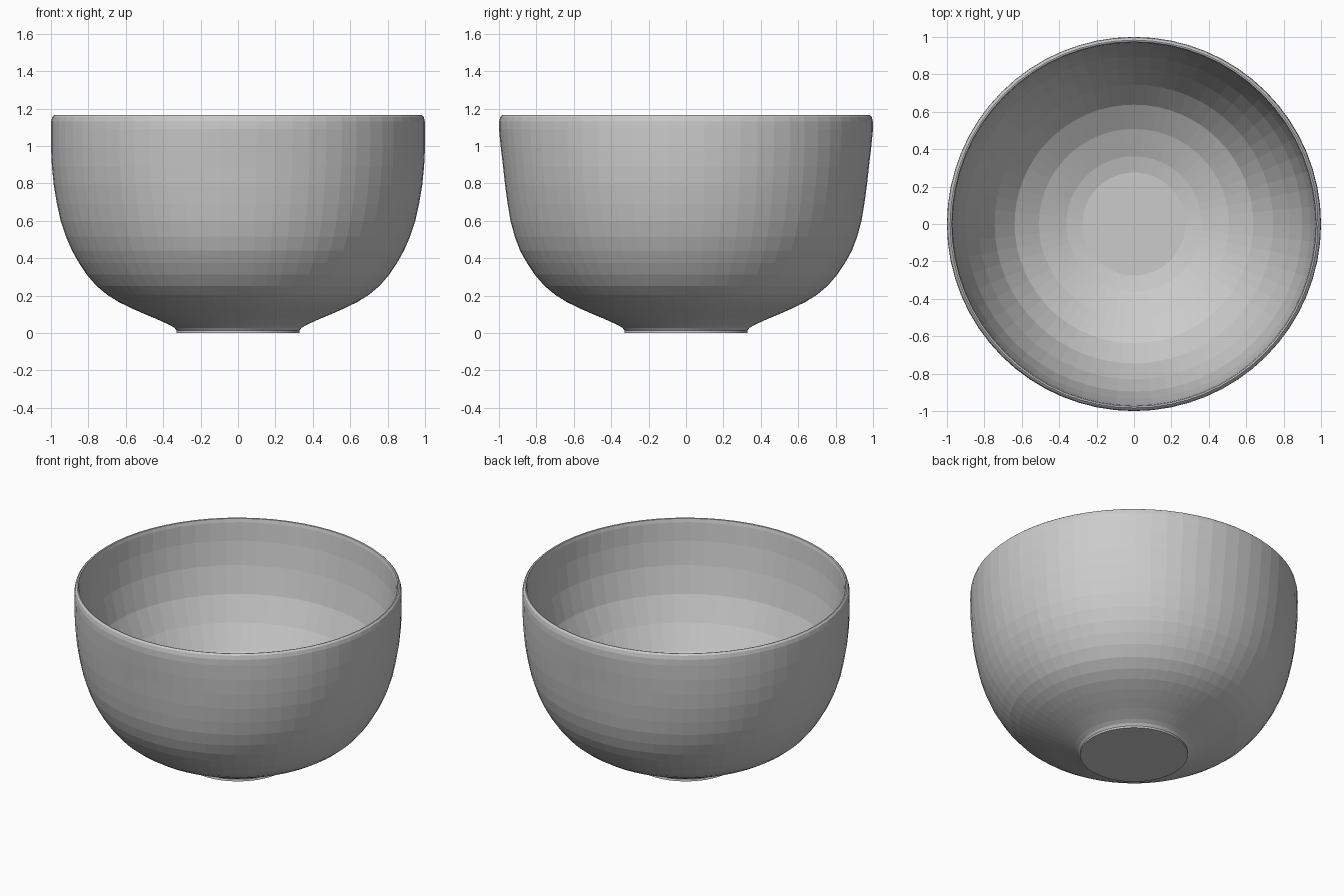
import bpy, bmesh, math

SIDES = 64

# (radius, height, front/back flattening) from the foot up the outside, over the rim, down the inside
PROFILE = [
    (0.33, 0.0, 0), (0.328, 0.014, 0), (0.34, 0.028, 0), (0.365, 0.043, 0),
    (0.44, 0.077, 0), (0.505, 0.104, 0), (0.575, 0.135, 0), (0.64, 0.167, 0),
    (0.70, 0.205, 0), (0.757, 0.252, 0), (0.81, 0.314, 0), (0.85, 0.374, 0),
    (0.887, 0.44, 0), (0.92, 0.515, 0.005), (0.948, 0.60, 0.01),
    (0.968, 0.69, 0.015), (0.985, 0.79, 0.018), (0.995, 0.89, 0.017),
    (1.0, 0.99, 0.01), (1.0, 1.09, 0), (0.999, 1.13, 0), (0.993, 1.155, 0),
    (0.983, 1.165, 0), (0.975, 1.163, 0), (0.970, 1.14, 0), (0.963, 1.02, 0.005),
    (0.943, 0.865, 0.01), (0.90, 0.69, 0.005), (0.83, 0.53, 0),
    (0.745, 0.375, 0), (0.638, 0.25, 0), (0.508, 0.165, 0),
    (0.362, 0.105, 0), (0.275, 0.085, 0),
]


def ring_points(r, z, flat):
    for i in range(SIDES):
        a = 2 * math.pi * i / SIDES
        yield r * math.cos(a), r * math.sin(a) * (1 - flat * math.sin(a) ** 4), z


def lathe(name, profile):
    bm = bmesh.new()
    rings = [[bm.verts.new(p) for p in ring_points(*row)] for row in profile]
    for low, high in zip(rings, rings[1:]):
        for i in range(SIDES):
            j = (i + 1) % SIDES
            bm.faces.new((low[i], low[j], high[j], high[i]))
    # Closed underside and inner floor
    bm.faces.new(rings[0][::-1])
    bm.faces.new(rings[-1])
    bmesh.ops.recalc_face_normals(bm, faces=bm.faces)
    mesh = bpy.data.meshes.new(name)
    bm.to_mesh(mesh)
    bm.free()
    obj = bpy.data.objects.new(name, mesh)
    bpy.context.collection.objects.link(obj)
    return obj


# Bowl with a small foot, walls thickening toward the floor, and a rounded rim
lathe("bowl", PROFILE)
